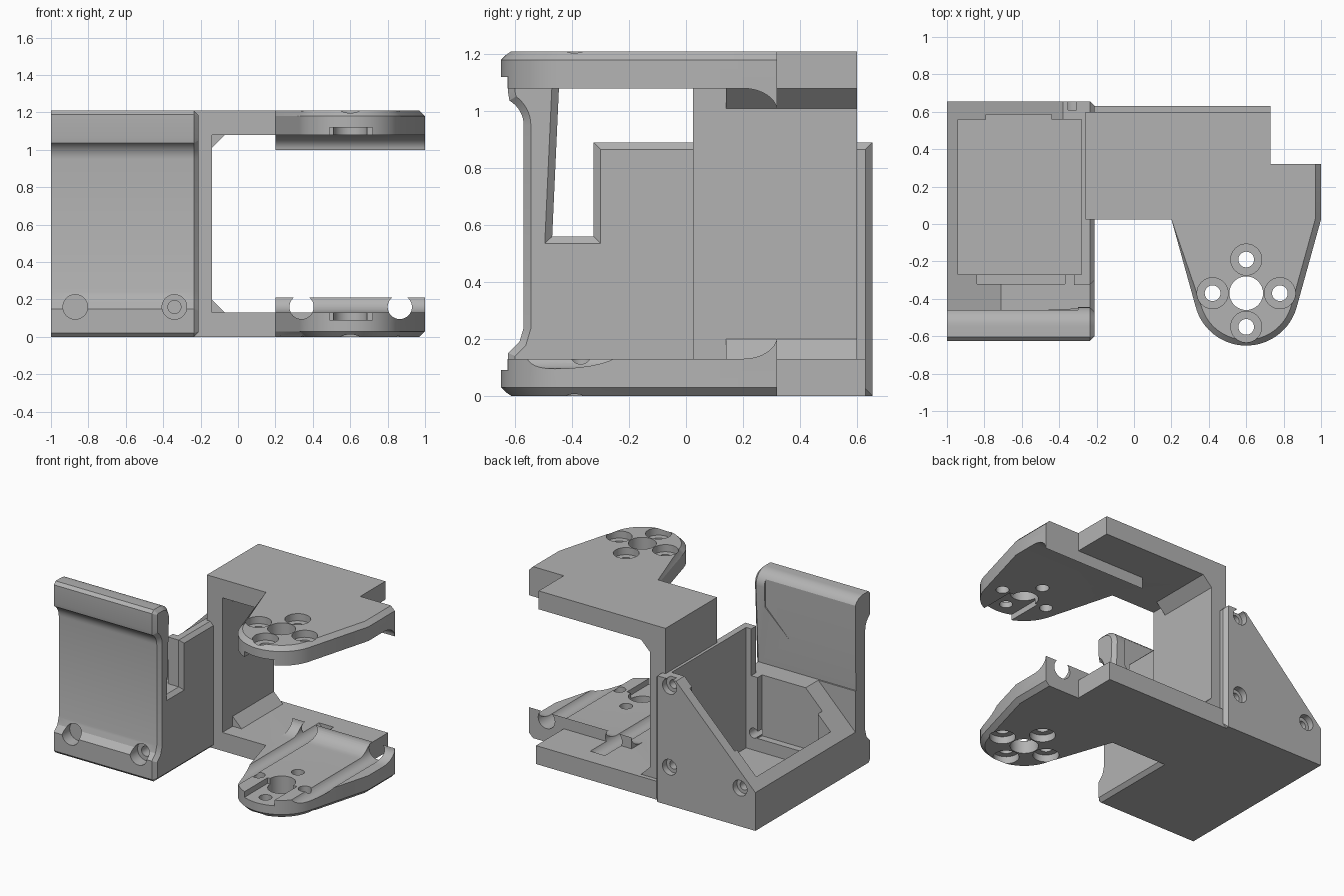
import bpy, bmesh
from math import sin, cos, pi, radians
from mathutils import Vector, Matrix

if "Cube" in bpy.data.objects:
    bpy.data.objects.remove(bpy.data.objects["Cube"])

grey = bpy.data.materials.new("plain_grey")
grey.use_nodes = True
grey.diffuse_color = (0.45, 0.45, 0.45, 1)
grey.node_tree.nodes["Principled BSDF"].inputs["Base Color"].default_value = grey.diffuse_color
parts = []


def prism(name, pts, axis, lo, hi, rim=None, size=0.03):
    """Extrude a 2D outline along an axis; rim(edge) picks edges to chamfer."""
    place = {"x": lambda p, h: (h, p[0], p[1]),
             "y": lambda p, h: (p[0], h, p[1]),
             "z": lambda p, h: (p[0], p[1], h)}[axis]
    bm = bmesh.new()
    face = bm.faces.new([bm.verts.new(place(p, lo)) for p in pts])
    new = bmesh.ops.extrude_face_region(bm, geom=[face])["geom"]
    shift = Vector(place((0, 0), hi - lo))
    bmesh.ops.translate(bm, vec=shift, verts=[v for v in new if isinstance(v, bmesh.types.BMVert)])
    bmesh.ops.recalc_face_normals(bm, faces=bm.faces)
    if rim:
        bmesh.ops.bevel(bm, geom=[e for e in bm.edges if rim(e)], offset=size,
                        segments=1, affect='EDGES', clamp_overlap=False)
    bmesh.ops.recalc_face_normals(bm, faces=bm.faces)
    mesh = bpy.data.meshes.new(name)
    bm.to_mesh(mesh)
    bm.free()
    mesh.materials.append(grey)
    obj = bpy.data.objects.new(name, mesh)
    bpy.context.collection.objects.link(obj)
    return obj


def box(name, x, y, z):
    return prism(name, [(x[0], y[0]), (x[1], y[0]), (x[1], y[1]), (x[0], y[1])], "z", *z)


def arc(cx, cy, rx, ry, start, end, n=10):
    return [(cx + rx * cos(radians(start + (end - start) * i / n)),
             cy + ry * sin(radians(start + (end - start) * i / n))) for i in range(n + 1)]


def hole(axis, cx, cy, r, lo, hi):
    return prism("hole_cutter", arc(cx, cy, r, r, 0, 360, 32)[:-1], axis, lo, hi)


def combine(obj, others, operation='DIFFERENCE'):
    """Apply booleans in turn and discard the helpers."""
    for other in others:
        mod = obj.modifiers.new("combine", 'BOOLEAN')
        mod.operation, mod.object, mod.solver = operation, other, 'EXACT'
        bpy.context.view_layer.update()
        graph = bpy.context.evaluated_depsgraph_get()
        mesh = bpy.data.meshes.new_from_object(obj.evaluated_get(graph))
        obj.modifiers.clear()
        obj.data = mesh
        bpy.data.objects.remove(other)


def flip_to_top(obj):
    obj.data.transform(Matrix.Translation((0, 0, 1.21)) @ Matrix.Diagonal((1, 1, -1, 1)))
    obj.data.flip_normals()


# Motor holder: side silhouette with clamp wall, slot and side wall
silhouette = [(0.655, 0), (0.655, 0.89), (-0.325, 0.89), (-0.325, 0.56), (-0.47, 0.56)]
silhouette += arc(-0.545, 1.11, 0.1, 0.1, 0, 90)
silhouette += [(-0.605, 1.21), (-0.625, 1.19), (-0.625, 1.065)]
silhouette += arc(-0.67, 0.95, 0.1, 0.1, 60, 0, 8)
silhouette += [(-0.57, 0.24), (-0.585, 0.19), (-0.625, 0.15), (-0.625, 0.02), (-0.605, 0)]
holder = prism("motor_holder", silhouette, "x", -1, -0.21,
               lambda e: all(v.co.x > -0.22 for v in e.verts), 0.025)

# Holder cavity, recesses, lowered front block and sloping sides
cuts = [box("cavity", (-0.94, -0.28), (-0.27, 0.56), (0.04, 2)),
        box("front_recess", (-0.84, -0.37), (-0.32, -0.2), (0.13, 2)),
        box("back_recess", (-0.79, -0.44), (0.5, 0.585), (0.04, 2)),
        box("block_top", (-1.1, -0.32), (-0.4, -0.2), (0.56, 2)),
        prism("slope", [(-1.1, 0.17), (-0.3, 0.97), (-0.3, 1.5), (-1.1, 1.5)], "y", -0.46, 0.8)]
for x, z in ((-0.33, 0.84), (-0.33, 0.27), (-0.88, 0.27)):
    cuts += [hole("y", x, z, 0.03, 0.5, 0.8), hole("y", x, z, 0.055, 0.61, 0.8)]
for x in (-0.87, -0.34):
    cuts += [hole("y", x, 0.16, 0.035, -0.8, -0.2), hole("y", x, 0.16, 0.066, -0.8, -0.54)]
combine(holder, cuts)
parts.append(holder)


# Bracket arms: rounded plate, curved rib, screw pattern and horn slot
def arm(name, back_y, top):
    outline = [(-0.26, back_y), (-0.26, 0.025), (0.2, 0.025)]
    outline += arc(0.6, -0.37, 0.28, 0.28, 195, 345, 32)
    outline += [(1, 0.025), (1, 0.32), (0.73, 0.32), (0.73, back_y)]

    def outer_rim(e):
        return all(v.co.z < 0.01 and v.co.x > 0.19 and v.co.y < 0.33 for v in e.verts) \
            and any(v.co.y < 0.02 or v.co.x > 0.99 for v in e.verts) \
            and not all(v.co.y > 0.31 for v in e.verts)

    plate = prism(name, outline, "z", 0, 0.13, outer_rim)
    curve = arc(0.2, 0.21, 0.12, 0.08, -90, 0)
    rib = prism("rib", [(0.2, 0.09), *curve, (0.32, 0.09)], "x", 0.2, 1)
    combine(plate, [rib], 'UNION')
    tools = [hole("z", 0.6, -0.37, 0.09, -1, 1),
             box("horn_slot", (0.49, 0.72), (-0.8, -0.37), (0.09, 0.5))]
    for k in range(4):
        x, y = 0.6 + 0.18 * cos(k * pi / 2), -0.37 + 0.18 * sin(k * pi / 2)
        tools += [hole("z", x, y, 0.042, -1, 1), hole("z", x, y, 0.083, -1, 0.05)]
    if not top:
        tools += [hole("y", x, 0.16, 0.065, -0.8, 0.5) for x in (0.34, 0.865)]
    combine(plate, tools)
    brace = prism(name + "_brace", [(-0.15, 0.12), (-0.06, 0.12), (-0.07, 0.13),
                                    (-0.14, 0.2), (-0.15, 0.2)], "y", 0.14, 0.6)
    if top:
        flip_to_top(plate)
        flip_to_top(brace)
    parts.extend([plate, brace])


arm("bottom_arm", 0.63, False)
arm("top_arm", 0.6, True)

# Upright joining both arms
parts.append(box("upright", (-0.26, -0.14), (0.025, 0.6), (0.05, 1.15)))

# Smooth curved surfaces while keeping hard edges
bpy.ops.object.select_all(action='DESELECT')
for part in parts:
    part.select_set(True)
bpy.context.view_layer.objects.active = holder
bpy.ops.object.shade_smooth_by_angle(angle=radians(25))
